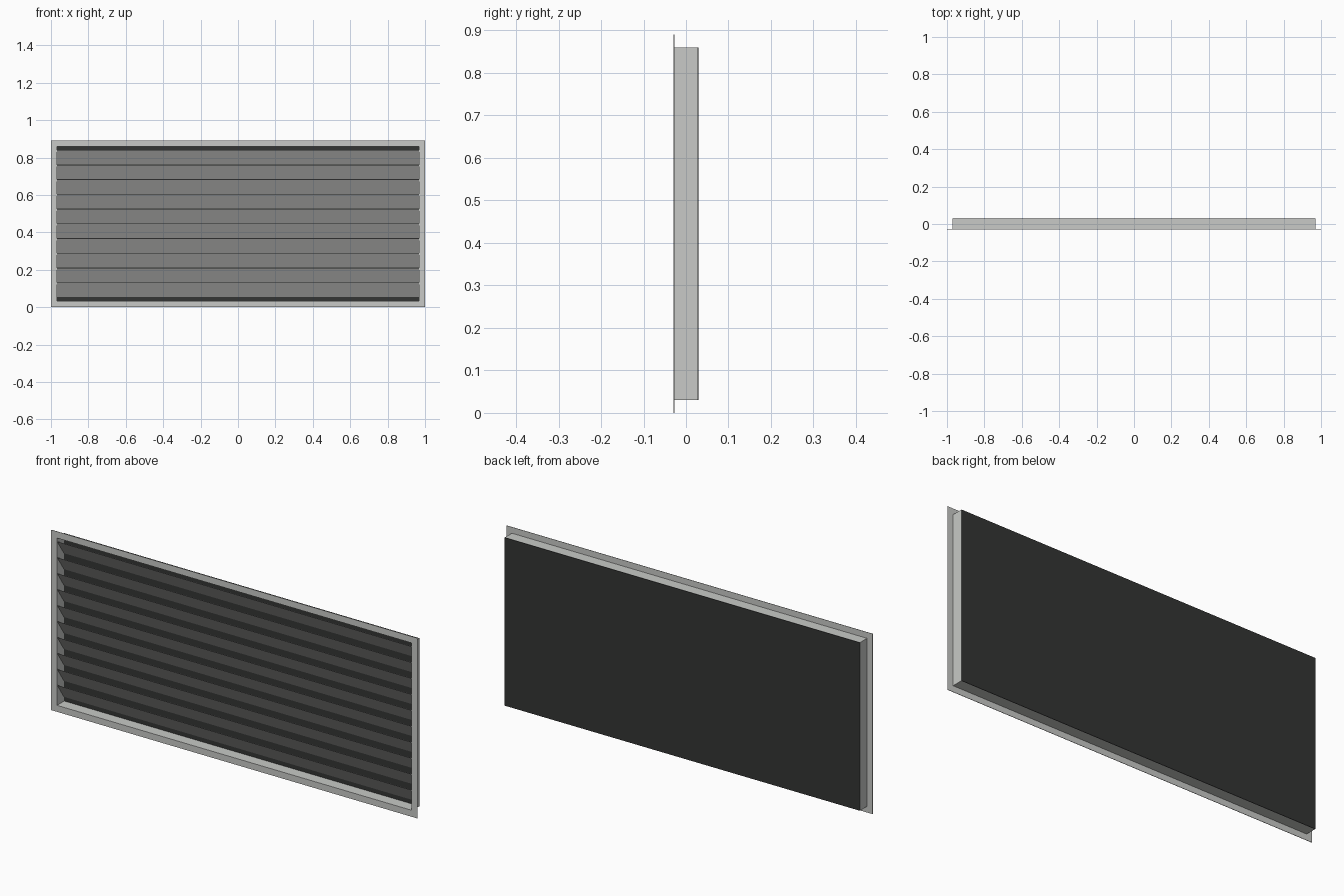
import bpy, bmesh

if "Cube" in bpy.data.objects:
    bpy.data.objects.remove(bpy.data.objects["Cube"])


def material(name, rgb):
    m = bpy.data.materials.new(name)
    m.diffuse_color = (*rgb, 1)
    m.use_nodes = True
    m.node_tree.nodes["Principled BSDF"].inputs["Base Color"].default_value = m.diffuse_color
    return m


METAL = material("light grey metal", (0.58, 0.59, 0.57))
DARK = material("dark backing", (0.034, 0.035, 0.034))

W, H = 2.0, 0.89            # outer flange size
RIM = 0.03                  # flange overhang around the duct
Y0, Y1 = -0.029, 0.029      # front and back planes
T = 0.002                   # sheet thickness


def finish(name, bm, mat):
    bmesh.ops.recalc_face_normals(bm, faces=bm.faces)
    me = bpy.data.meshes.new(name)
    bm.to_mesh(me)
    bm.free()
    me.materials.append(mat)
    ob = bpy.data.objects.new(name, me)
    bpy.context.collection.objects.link(ob)
    return ob


def frame(name, inset_out, inset_in, y0, y1, mat):
    """Rectangular ring around the opening, from y0 to y1."""
    bm = bmesh.new()
    loops = []
    for y, d in ((y0, inset_out), (y1, inset_out), (y1, inset_in), (y0, inset_in)):
        x = W / 2 - d
        loops.append([bm.verts.new((sx * x, y, z))
                      for sx, z in ((-1, d), (1, d), (1, H - d), (-1, H - d))])
    for a in range(4):
        p, q = loops[a], loops[(a + 1) % 4]
        for i in range(4):
            j = (i + 1) % 4
            bm.faces.new((p[i], p[j], q[j], q[i]))
    return finish(name, bm, mat)


def extrude_x(name, profile, half, mat):
    """Extrude a (y, z) profile along x."""
    bm = bmesh.new()
    ends = [[bm.verts.new((x, y, z)) for y, z in profile] for x in (-half, half)]
    n = len(profile)
    for e in ends:
        bm.faces.new(e)
    for i in range(n):
        j = (i + 1) % n
        bm.faces.new((ends[0][i], ends[0][j], ends[1][j], ends[1][i]))
    return finish(name, bm, mat)


# front flange and the duct box behind it
frame("front_flange", 0, RIM + T, Y0, Y0 + T, METAL)
frame("duct_walls", RIM, RIM + T, Y0 + T, Y1 - T, METAL)

# dark panel closing the back
extrude_x("back_panel", [(Y1 - T, RIM), (Y1, RIM), (Y1, H - RIM), (Y1 - T, H - RIM)],
          W / 2 - RIM, DARK)

# ten sloping slats, high at the front and low at the back
PITCH, RISE = 0.0788, 0.077
for i in range(10):
    top = 0.84 - i * PITCH
    low = top - RISE
    f, b = Y0 + 0.001, Y1 - T - 0.001
    extrude_x(f"slat_{i + 1}",
              [(f, top), (f + T, top), (b, low), (b - T, low)],
              W / 2 - RIM - T, METAL)
